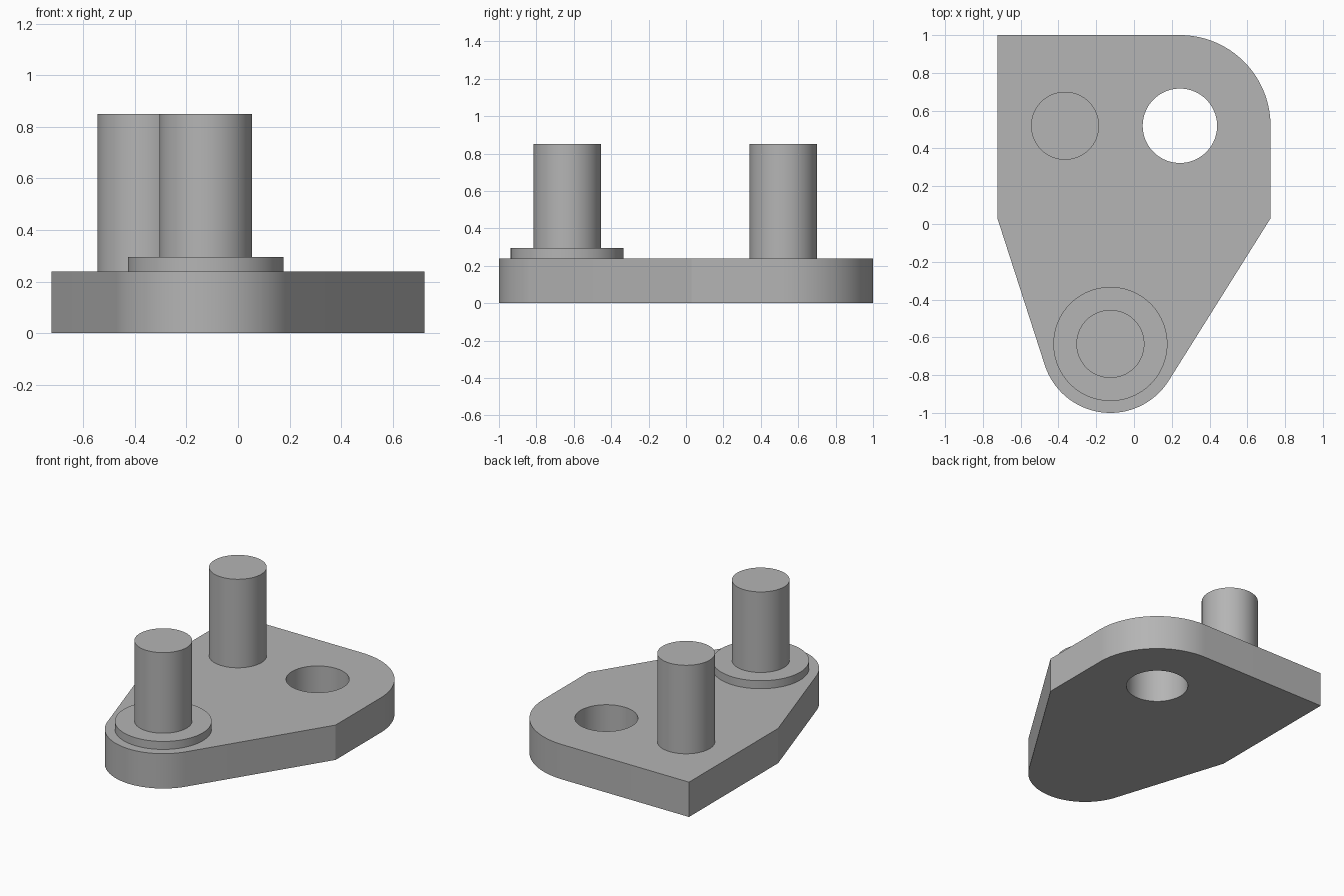
import bpy, bmesh
from math import sin, cos, acos, atan2, hypot, pi, radians

cube = bpy.data.objects.get("Cube")
if cube:
    bpy.data.objects.remove(cube)

grey = bpy.data.materials.new("plain grey")
grey.use_nodes = True
GREY = (0.46, 0.46, 0.46, 1)
grey.diffuse_color = GREY
grey.node_tree.nodes["Principled BSDF"].inputs["Base Color"].default_value = GREY

THICK, PIN_TOP, COLLAR_TOP = 0.24, 0.85, 0.295
HALF, WAIST, PIN_R = 0.723, 0.03, 0.18
NOSE, NOSE_R = (-0.125, -0.635), 0.365
CORNER, CORNER_R = (HALF - 0.48, 0.52), 0.48
REAR_PIN = (-0.365, 0.52)


def arc(centre, r, start, end, steps):
    angles = [start + (end - start) * i / steps for i in range(steps + 1)]
    return [(centre[0] + r * cos(a), centre[1] + r * sin(a)) for a in angles]


def prism(name, outline, z0, z1):
    """Extrude a counter-clockwise outline from z0 up to z1."""
    bm = bmesh.new()
    face = bm.faces.new([bm.verts.new((x, y, z0)) for x, y in outline])
    moved = bmesh.ops.extrude_face_region(bm, geom=[face], use_keep_orig=True)["geom"]
    top = [v for v in moved if isinstance(v, bmesh.types.BMVert)]
    bmesh.ops.translate(bm, verts=top, vec=(0, 0, z1 - z0))
    bmesh.ops.recalc_face_normals(bm, faces=bm.faces)
    mesh = bpy.data.meshes.new(name)
    bm.to_mesh(mesh)
    bm.free()
    mesh.materials.append(grey)
    obj = bpy.data.objects.new(name, mesh)
    bpy.context.collection.objects.link(obj)
    return obj


def disc(name, centre, r, z0, z1, sides=96):
    return prism(name, arc(centre, r, 0, 2 * pi, sides)[:-1], z0, z1)


def tangent_angle(point, side):
    """Angle on the nose circle where the straight edge from point touches it."""
    dx, dy = point[0] - NOSE[0], point[1] - NOSE[1]
    return atan2(dy, dx) + side * acos(NOSE_R / hypot(dx, dy))


# Base plate: square corner, rounded corner, tapering to a round nose
left_waist, right_waist = (HALF, WAIST), (-HALF, WAIST)
nose_start = tangent_angle(right_waist, 1)
nose_end = tangent_angle(left_waist, -1) + 2 * pi
outline = [left_waist]
outline += arc(CORNER, CORNER_R, 0, pi / 2, 32)
outline += [(-HALF, 1), right_waist]
outline += arc(NOSE, NOSE_R, nose_start, nose_end, 48)
plate = prism("base_plate", outline, 0, THICK)

# Through hole, concentric with the rounded corner
cutter = disc("hole_cutter", CORNER, 0.197, -0.1, THICK + 0.1)
cutter.hide_render = True
cut = plate.modifiers.new("hole", "BOOLEAN")
cut.operation, cut.solver, cut.object = "DIFFERENCE", "EXACT", cutter
bpy.context.view_layer.objects.active = plate
bpy.ops.object.modifier_apply(modifier=cut.name)
bpy.data.objects.remove(cutter)

# Pins and collar
parts = [
    plate,
    disc("rear_pin", REAR_PIN, PIN_R, THICK, PIN_TOP),
    disc("front_collar", NOSE, 0.302, THICK, COLLAR_TOP),
    disc("front_pin", NOSE, PIN_R, COLLAR_TOP, PIN_TOP),
]

# Smooth round walls, sharp rims
bpy.ops.object.select_all(action="DESELECT")
for part in parts:
    part.select_set(True)
bpy.ops.object.shade_smooth_by_angle(angle=radians(15))
